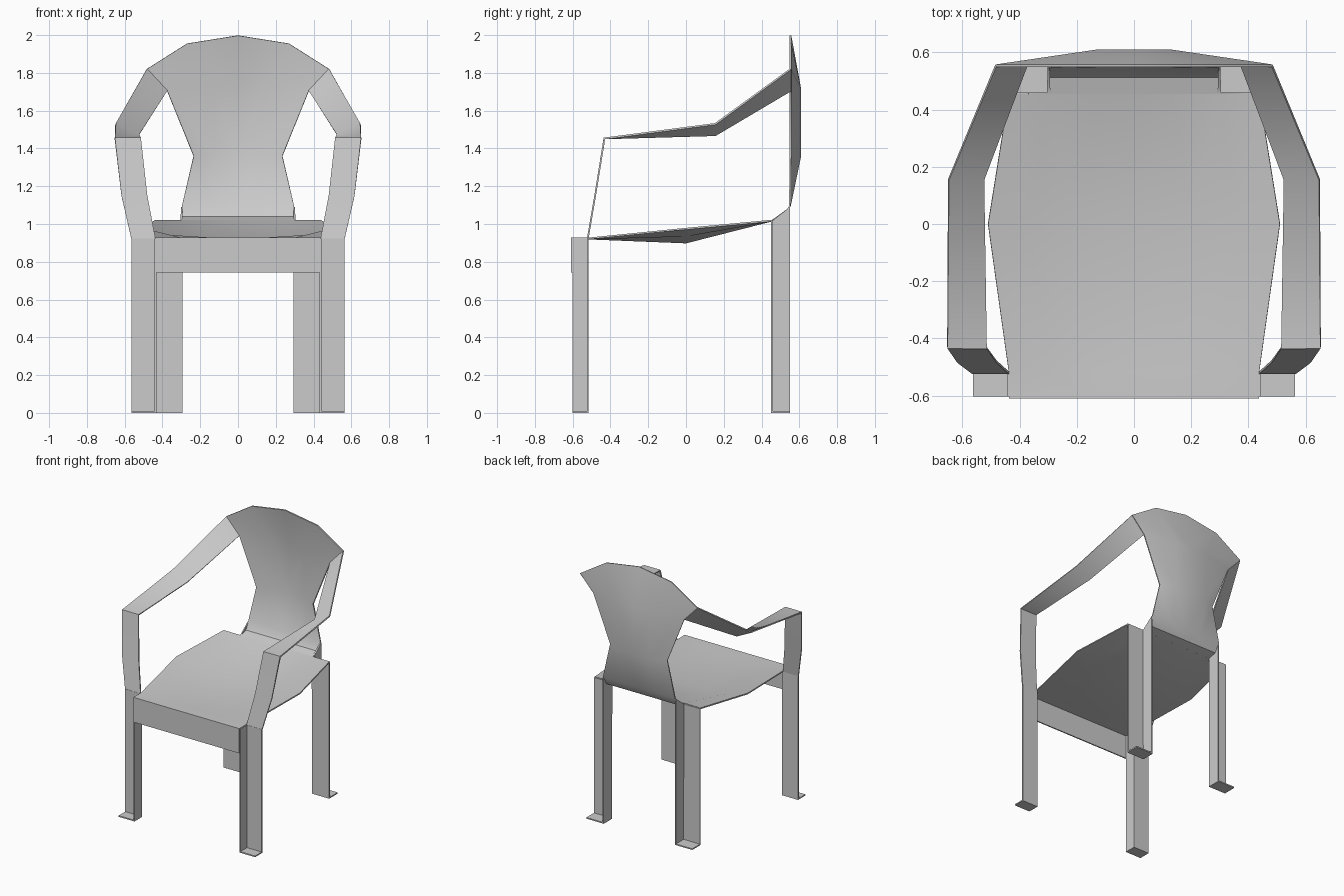
import bpy, math

if "Cube" in bpy.data.objects:
    bpy.data.objects.remove(bpy.data.objects["Cube"])

THICK = 0.009


def sheet(name, rows, extra=(), weld=True):
    """Skin rows of points into a bent sheet, mirror it in x and thicken it."""
    n = len(rows[0])
    verts = [p for r in rows for p in r]
    faces = [(i * n + j, i * n + j + 1, (i + 1) * n + j + 1, (i + 1) * n + j)
             for i in range(len(rows) - 1) for j in range(n - 1)]
    # optional extra polygon closing an end: list of indices plus new points
    for ids, pts in extra:
        k = len(verts)
        verts += pts
        faces.append(tuple(ids) + tuple(range(k, k + len(pts))))
    me = bpy.data.meshes.new(name)
    me.from_pydata(verts, [], faces)
    ob = bpy.data.objects.new(name, me)
    bpy.context.collection.objects.link(ob)
    bpy.ops.object.select_all(action='DESELECT')
    bpy.context.view_layer.objects.active = ob
    ob.select_set(True)
    bpy.ops.object.mode_set(mode='EDIT')
    bpy.ops.mesh.select_all(action='SELECT')
    bpy.ops.mesh.normals_make_consistent(inside=False)
    bpy.ops.object.mode_set(mode='OBJECT')
    m = ob.modifiers.new("mirror", 'MIRROR')
    m.use_mirror_merge = weld
    s = ob.modifiers.new("thickness", 'SOLIDIFY')
    s.thickness = THICK
    s.offset = 0
    s.use_even_offset = True
    bpy.ops.object.convert(target='MESH')
    bpy.ops.object.shade_smooth_by_angle(angle=math.radians(40))
    return ob


def flat_row(xs, y, z):
    return [(x, y, z) for x in xs]


# dished seat that folds down into the front apron
cols = (0, 0.13, 0.30, 0.437)
sheet("seat_and_apron", [
    flat_row(cols, -0.605, 0.743),
    flat_row(cols, -0.605, 0.923),
    flat_row(cols, -0.52, 0.923),
    [(0, 0, 0.902), (0.2, 0, 0.902), (0.37, 0, 0.938), (0.51, 0, 0.975)],
    flat_row(cols, 0.455, 1.018),
])

# bowed backrest rising from the rear of the seat
sheet("backrest", [
    flat_row((0, 0.13, 0.30), 0.455, 1.018),
    flat_row((0, 0.13, 0.30), 0.515, 1.035),
    flat_row((0, 0.13, 0.297), 0.55, 1.095),
    [(0, 0.605, 1.36), (0.13, 0.605, 1.36), (0.235, 0.553, 1.36)],
    [(0, 0.605, 1.715), (0.13, 0.605, 1.715), (0.375, 0.553, 1.705)],
    [(0, 0.553, 1.998), (0.27, 0.553, 1.955), (0.483, 0.553, 1.82)],
])

# armrests with their front posts
sheet("armrests", [
    [(0.375, 0.553, 1.705), (0.483, 0.553, 1.82)],
    [(0.525, 0.155, 1.47), (0.648, 0.155, 1.53)],
    [(0.515, -0.432, 1.453), (0.652, -0.432, 1.453)],
    [(0.48, -0.481, 1.15), (0.617, -0.481, 1.15)],
    [(0.437, -0.52, 0.923), (0.565, -0.52, 0.923)],
], weld=False)


def leg(name, x_in, x_out, y_plate, y_edge, tops):
    """Angle-section leg: side web on the inner edge, wide plate, foot plate."""
    z = THICK / 2
    bottom = [(x_in, y_edge, z), (x_in, y_plate, z), (x_out, y_plate, z)]
    top = [(p[0], p[1], t) for p, t in zip(bottom, tops)]
    sheet(name, [bottom, top], [((0, 1, 2), [(x_out, y_edge, z)])], weld=False)


leg("front_legs", 0.437, 0.563, -0.52, -0.602, (0.923, 0.923, 0.923))
leg("rear_legs", 0.298, 0.437, 0.455, 0.55, (1.09, 1.018, 1.018))
